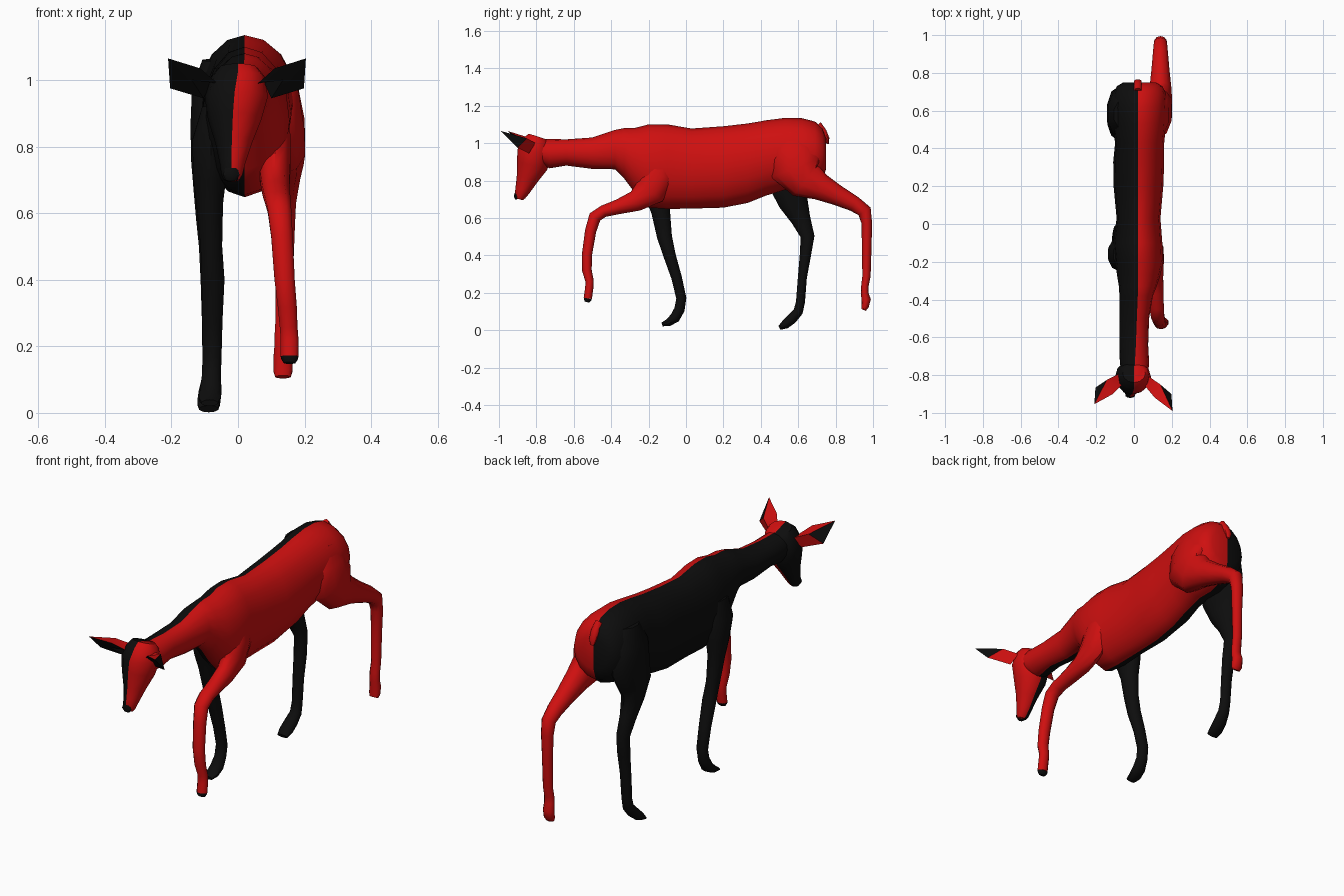
import bpy, bmesh, math
from mathutils import Vector


def material(name, rgb):
    m = bpy.data.materials.new(name)
    m.diffuse_color = (*rgb, 1)
    return m


RED, BLACK = 0, 1
MATS = [material("red_hide", (0.62, 0.005, 0.005)),
        material("black_hide", (0.004, 0.004, 0.004))]


def finish(name, bm, angle=45):
    bmesh.ops.recalc_face_normals(bm, faces=bm.faces)
    mesh = bpy.data.meshes.new(name)
    bm.to_mesh(mesh)
    bm.free()
    for m in MATS:
        mesh.materials.append(m)
    ob = bpy.data.objects.new(name, mesh)
    bpy.context.collection.objects.link(ob)
    bpy.ops.object.select_all(action='DESELECT')
    ob.select_set(True)
    bpy.context.view_layer.objects.active = ob
    bpy.ops.object.shade_smooth_by_angle(angle=math.radians(angle))
    return ob


def loft(name, rings, paint, sides=12, upright=False):
    """Rings are (x, y, z, left width, right width, half depth) along a path in y/z.
    paint(ring, right_side) gives the colour."""
    bm = bmesh.new()
    loops = []
    last = len(rings) - 1
    for i, (x, y, z, wl, wr, h) in enumerate(rings):
        a, b = rings[max(i - 1, 0)], rings[min(i + 1, last)]
        t = Vector((0, 1, 0)) if upright else Vector((0, b[1] - a[1], b[2] - a[2])).normalized()
        up = Vector((0, -t.z, t.y))
        loop = []
        for k in range(sides):
            ang = 2 * math.pi * k / sides
            s = math.sin(ang)
            loop.append(bm.verts.new(Vector((x + s * (wr if s > 0 else wl), y, z))
                                     + up * h * math.cos(ang)))
        loops.append(loop)
    for i in range(last):
        for k in range(sides):
            n = (k + 1) % sides
            f = bm.faces.new((loops[i][k], loops[i][n], loops[i + 1][n], loops[i + 1][k]))
            f.material_index = paint(i, k < sides // 2)
    # end caps, split down the middle
    half = sides // 2
    for i, loop in ((0, loops[0]), (last, loops[-1])):
        bm.faces.new(loop[:half + 1]).material_index = paint(i, True)
        bm.faces.new(loop[half:] + loop[:1]).material_index = paint(i, False)
    return finish(name, bm)


def split(i, right):
    return RED if right else BLACK


def limb(name, pts, colour):
    rings = [(x, y, z, w, w, h) for x, y, z, w, h in pts]
    return loft(name, rings, lambda i, r: colour, 10)


# neck and trunk: x split, y, bottom, top, left width, right width
trunk = [
    (.005, -.80, .90, 1.02, .07, .07), (.005, -.73, .865, 1.022, .08, .075),
    (.01, -.64, .88, 1.02, .088, .065), (.015, -.50, .862, 1.03, .092, .065),
    (.02, -.38, .86, 1.07, .097, .08), (.02, -.33, .81, 1.08, .10, .10),
    (.02, -.27, .73, 1.082, .11, .12), (.02, -.20, .655, 1.10, .12, .135),
    (.02, -.10, .648, 1.10, .13, .13), (.02, .03, .65, 1.078, .112, .12),
    (.02, .20, .655, 1.09, .128, .135), (.02, .33, .68, 1.105, .13, .14),
    (.02, .43, .72, 1.122, .12, .14), (.02, .53, .75, 1.135, .135, .15),
    (.02, .62, .75, 1.133, .14, .155), (.02, .69, .77, 1.115, .13, .15),
    (.02, .73, .80, 1.08, .11, .13), (.02, .748, .86, 1.03, .08, .10)]
loft("trunk", [(x, y, (b + t) / 2, l, r, (t - b) / 2) for x, y, b, t, l, r in trunk],
     split, 16, upright=True)

# head, from crown down to muzzle
loft("head", [(0, -.792, 1.035, .06, .06, .05), (0, -.80, 1.01, .08, .08, .075),
              (-.01, -.81, .95, .09, .10, .092), (-.015, -.823, .88, .075, .085, .084),
              (-.018, -.85, .81, .05, .06, .058), (-.02, -.873, .75, .035, .042, .041),
              (-.02, -.888, .715, .03, .033, .03), (-.02, -.892, .70, .022, .024, .02)],
     lambda i, right: RED if right and i < 6 else BLACK if not right else RED)

# nose pad
limb("nose", [(-.02, -.905, .735, .02, .01), (-.02, -.908, .715, .026, .013),
              (-.02, -.903, .70, .018, .01)], BLACK)


# ears: cupped leaves, black inside, red behind, black tip
def ear(name, side, shift):
    rim = [(.06, -.86, .99), (.11, -.92, 1.035), (.204, -.99, 1.065),
           (.198, -.90, .975), (.10, -.84, .945), (.075, -.805, 1.0)]
    place = lambda p: (side * p[0], p[1] + shift * p[0] / .2, p[2])
    bm = bmesh.new()
    vs = [bm.verts.new(place(p)) for p in rim]
    front = bm.verts.new(place((.135, -.905, 1.0)))
    back = bm.verts.new(place((.14, -.85, 1.025)))
    for k in range(6):
        n = (k + 1) % 6
        bm.faces.new((vs[k], vs[n], front)).material_index = BLACK
        bm.faces.new((vs[n], vs[k], back)).material_index = BLACK if k == 2 else RED
    finish(name, bm, 25)


ear("right_ear", 1, 0)
ear("left_ear", -1.03, .035)

# standing legs on the black side
limb("left_hind_leg", [
    (-.05, .58, 1.06, .06, .08), (-.07, .585, .97, .072, .13), (-.08, .59, .86, .066, .14),
    (-.088, .56, .75, .055, .115), (-.09, .575, .68, .046, .078), (-.09, .615, .59, .038, .052),
    (-.085, .65, .50, .034, .037), (-.08, .638, .40, .034, .03), (-.08, .622, .28, .03, .024),
    (-.08, .612, .15, .028, .024), (-.08, .60, .10, .03, .026), (-.085, .565, .06, .035, .028),
    (-.088, .53, .03, .036, .024), (-.088, .50, .012, .03, .012)], BLACK)
limb("left_front_leg", [
    (-.06, -.16, .92, .05, .08), (-.08, -.16, .82, .06, .09), (-.085, -.145, .71, .052, .07),
    (-.085, -.135, .63, .042, .05), (-.08, -.115, .50, .034, .04), (-.075, -.088, .40, .036, .033),
    (-.077, -.05, .28, .032, .028), (-.078, -.025, .17, .03, .027), (-.08, -.035, .11, .03, .028),
    (-.082, -.06, .065, .034, .028), (-.085, -.095, .04, .034, .02),
    (-.085, -.128, .03, .026, .01)], BLACK)

# raised legs on the red side
limb("right_hind_leg", [
    (.09, .57, 1.06, .05, .07), (.115, .575, .97, .07, .13), (.13, .59, .87, .073, .145),
    (.137, .64, .80, .068, .105), (.14, .72, .765, .06, .072), (.14, .81, .72, .05, .054),
    (.14, .90, .675, .042, .042), (.14, .955, .635, .036, .038), (.14, .967, .57, .033, .028),
    (.14, .966, .45, .028, .026), (.138, .965, .29, .026, .022), (.136, .957, .24, .027, .02),
    (.136, .955, .20, .028, .02), (.135, .963, .165, .03, .025), (.135, .957, .125, .03, .02),
    (.135, .95, .108, .024, .012)], RED)
limb("right_front_leg", [
    (.09, -.13, .93, .045, .07), (.105, -.15, .83, .055, .09), (.11, -.19, .745, .05, .085),
    (.112, -.27, .69, .045, .056), (.115, -.36, .66, .042, .04), (.12, -.44, .636, .04, .032),
    (.125, -.487, .605, .037, .034), (.132, -.51, .53, .034, .03), (.14, -.53, .40, .032, .027),
    (.148, -.53, .32, .03, .026), (.152, -.515, .26, .028, .022), (.155, -.518, .22, .028, .022),
    (.155, -.525, .17, .028, .022)], RED)

# dark sole of the raised front hoof
limb("front_hoof_sole", [(.155, -.525, .17, .028, .022), (.155, -.527, .162, .026, .02),
                         (.155, -.53, .15, .018, .012)], BLACK)

# short tail
limb("tail", [(.02, .70, 1.09, .02, .03), (.02, .735, 1.06, .022, .018),
              (.02, .755, 1.025, .02, .012), (.022, .758, .995, .01, .006)], RED)
